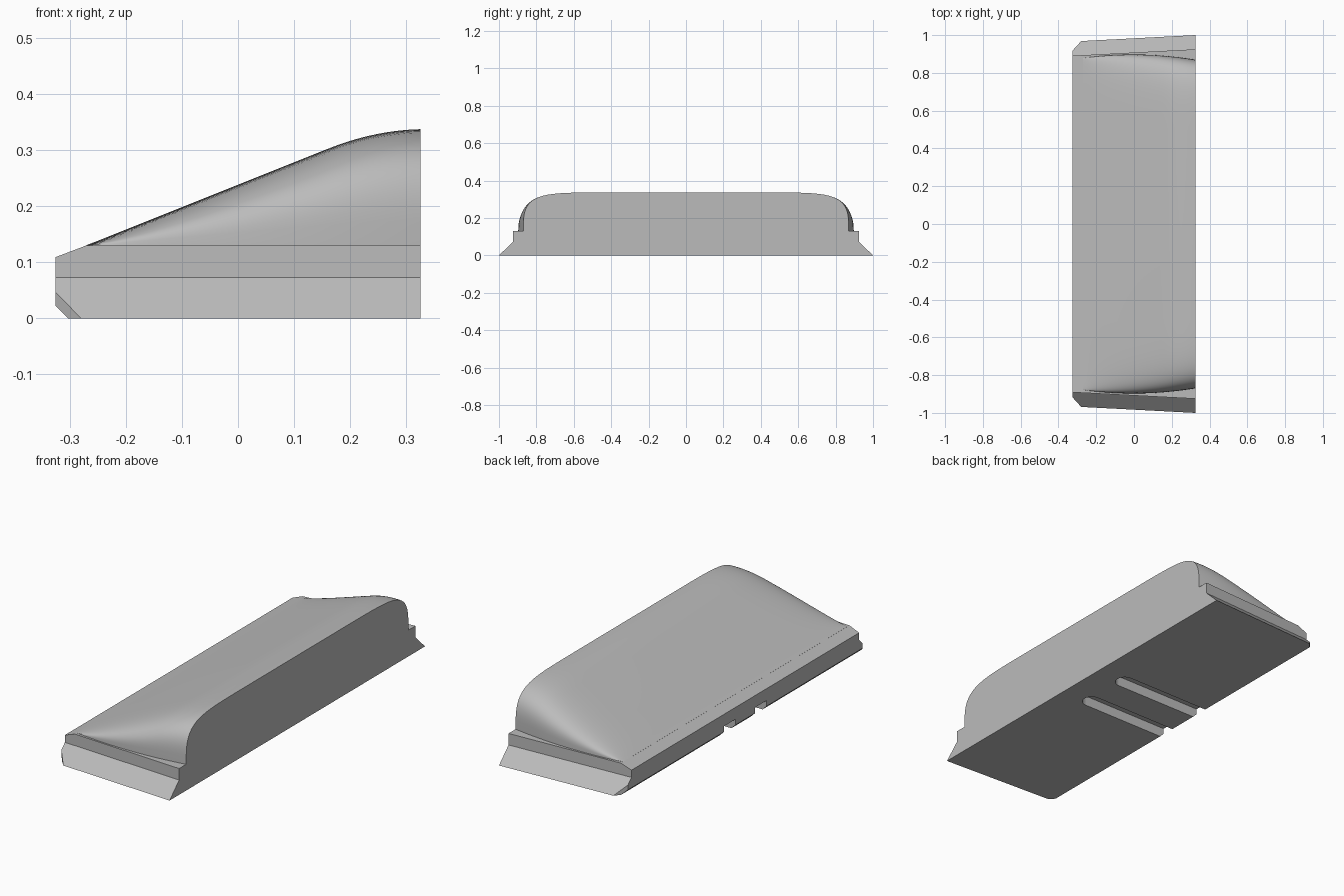
import bpy, bmesh, math
from mathutils import Vector

if "Cube" in bpy.data.objects:
    bpy.data.objects.remove(bpy.data.objects["Cube"])

X = 0.325          # half depth
LEDGE = 0.13       # height of the base ledge

grey = bpy.data.materials.new("plain grey")
grey.diffuse_color = (0.5, 0.5, 0.5, 1)
grey.use_nodes = True
grey.node_tree.nodes["Principled BSDF"].inputs["Base Color"].default_value = grey.diffuse_color


def finish(bm, name):
    bmesh.ops.recalc_face_normals(bm, faces=bm.faces)
    me = bpy.data.meshes.new(name)
    bm.to_mesh(me)
    bm.free()
    ob = bpy.data.objects.new(name, me)
    bpy.context.collection.objects.link(ob)
    me.materials.append(grey)
    return ob


def loft(bm, rings, caps=True):
    """Skin a list of closed rings of coordinates."""
    vs = [[bm.verts.new(p) for p in r] for r in rings]
    n = len(vs[0])
    for a, b in zip(vs, vs[1:]):
        for i in range(n):
            j = (i + 1) % n
            bm.faces.new((a[i], a[j], b[j], b[i]))
    if caps:
        bm.faces.new(vs[0])
        bm.faces.new(vs[-1])


def slice_off(bm, point, normal):
    """Cut away everything on the normal side of a plane and close the cut."""
    geom = bm.verts[:] + bm.edges[:] + bm.faces[:]
    r = bmesh.ops.bisect_plane(bm, geom=geom, plane_co=Vector(point),
                               plane_no=Vector(normal), clear_outer=True)
    edges = [e for e in r["geom_cut"] if isinstance(e, bmesh.types.BMEdge)]
    bmesh.ops.contextual_create(bm, geom=edges)


# Base: flared foot and upright rim, slightly tapered towards the low edge
def base_ring(x, foot, rim):
    half = [(foot, 0), (rim, 0.073), (rim, LEDGE)]
    return [(x, y, z) for y, z in half] + [(x, -y, z) for y, z in reversed(half)]


bm = bmesh.new()
loft(bm, [base_ring(-X, 0.966, 0.891), base_ring(X, 1.0, 0.925)])
slice_off(bm, (-X, 0, 0.109), (-0.38, 0, 1))          # sloping top at the low edge
slice_off(bm, (-X, 0, 0.022), (-1, 0, -1))            # bottom edge chamfer
for s in (1, -1):                                     # corner chamfers
    slice_off(bm, (-0.28, s * 0.968, 0), (-1.1, s, 0))
base = finish(bm, "base")

# Underside slots: round at one end, open at the low edge
bm = bmesh.new()
for s in (1, -1):
    r, cx, cy = 0.045, 0.16, s * 0.122
    outline = [(-0.5, cy + r), (-0.5, cy - r)]
    for i in range(17):
        a = -math.pi / 2 + math.pi * i / 16
        outline.append((cx + r * math.cos(a), cy + r * math.sin(a)))
    loft(bm, [[(x, y, z) for x, y in outline] for z in (-0.1, 0.05)])
cutter = finish(bm, "slot_cutter")
cut = base.modifiers.new("slots", "BOOLEAN")
cut.operation = "DIFFERENCE"
cut.solver = "EXACT"
cut.object = cutter
bpy.context.view_layer.objects.active = base
bpy.ops.object.modifier_apply(modifier=cut.name)
bpy.data.objects.remove(cutter)


# Sloped crown: rounded sections growing from the low edge to the tall side
def crown_height(x):
    if x < 0.16:
        return LEDGE + 0.4 * (x + 0.27)
    u = (x - 0.16) / (X - 0.16)
    return 0.302 + 0.066 * u - 0.031 * u * u


def crown_ring(x, n=48):
    w = 0.897 - 0.256 * x * x
    h = max(crown_height(x) - LEDGE, 0.0004)
    ring = []
    for i in range(n + 1):
        t = math.pi * i / n
        c, s = math.cos(t), max(math.sin(t), 0)
        v = math.copysign(abs(c) ** 0.2, c)
        ring.append((x, w * v, LEDGE + h * s ** (2 / 3.5)))
    return ring


bm = bmesh.new()
steps = 32
loft(bm, [crown_ring(-0.27 + (X + 0.27) * i / steps) for i in range(steps + 1)])
crown = finish(bm, "crown")
bpy.ops.object.select_all(action="DESELECT")
crown.select_set(True)
bpy.context.view_layer.objects.active = crown
bpy.ops.object.shade_smooth_by_angle(angle=math.radians(35))
